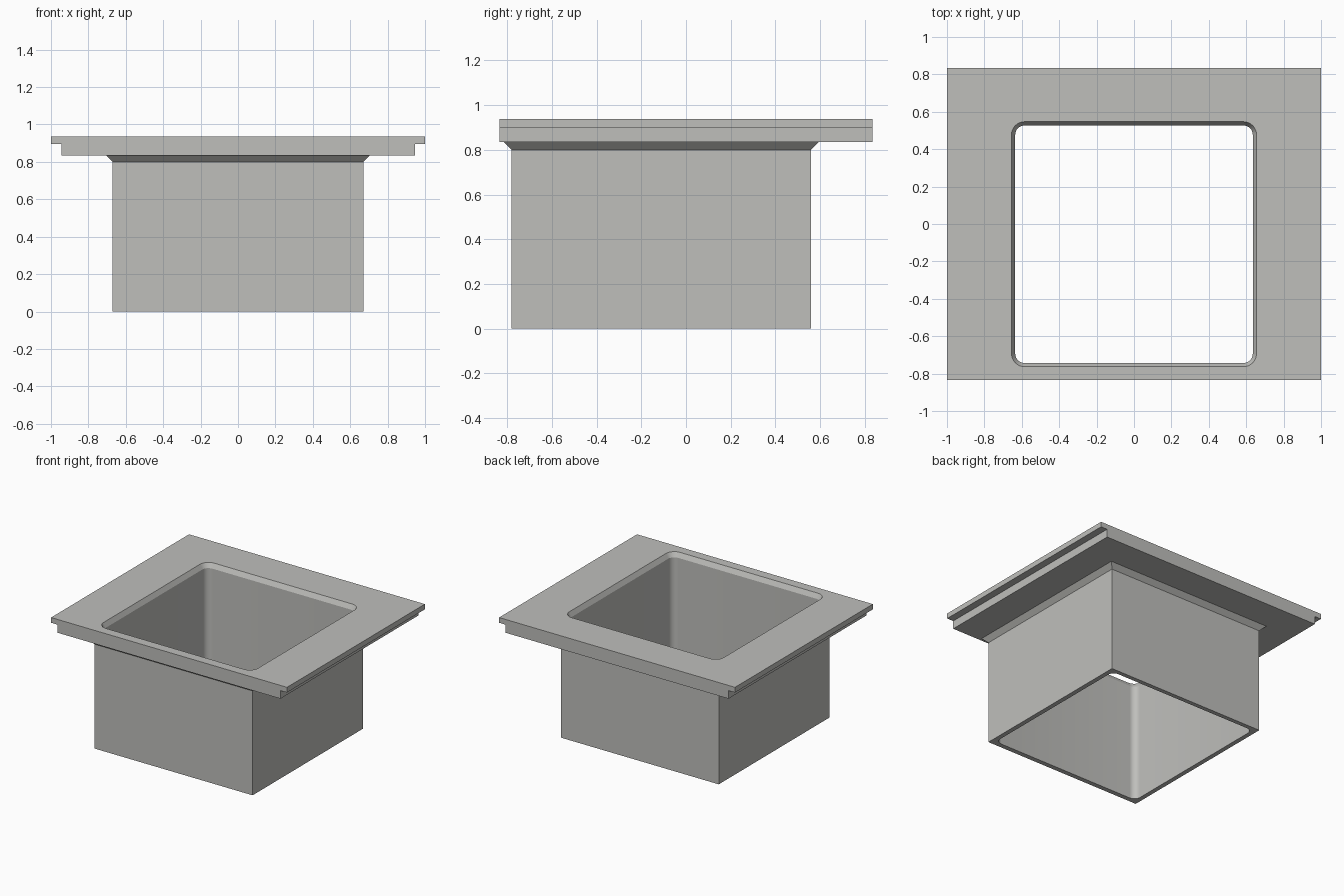
import bpy, bmesh, math

if "Cube" in bpy.data.objects:
    bpy.data.objects.remove(bpy.data.objects["Cube"])

grey = bpy.data.materials.new("warm_grey")
grey.diffuse_color = (0.52, 0.52, 0.50, 1)
grey.use_nodes = True
grey.node_tree.nodes["Principled BSDF"].inputs["Base Color"].default_value = grey.diffuse_color


def rect(x, y0, y1, z, r=0.0, seg=8):
    """Ring of points: rectangle symmetric in x, optionally with rounded corners."""
    if r == 0:
        return [(x, y1, z), (-x, y1, z), (-x, y0, z), (x, y0, z)]
    centres = [(x - r, y1 - r), (r - x, y1 - r), (r - x, y0 + r), (x - r, y0 + r)]
    pts = []
    for k, (cx, cy) in enumerate(centres):
        for i in range(seg + 1):
            a = math.pi / 2 * (k + i / seg)
            pts.append((cx + r * math.cos(a), cy + r * math.sin(a), z))
    return pts


def loft(name, rings):
    """Closed solid through a stack of rings."""
    bm = bmesh.new()
    loops = [[bm.verts.new(p) for p in ring] for ring in rings]
    n = len(loops[0])
    for a, b in zip(loops, loops[1:]):
        for i in range(n):
            j = (i + 1) % n
            bm.faces.new((a[i], a[j], b[j], b[i]))
    bm.faces.new(loops[0][::-1])
    bm.faces.new(loops[-1])
    bmesh.ops.recalc_face_normals(bm, faces=bm.faces)
    mesh = bpy.data.meshes.new(name)
    bm.to_mesh(mesh)
    bm.free()
    mesh.materials.append(grey)
    obj = bpy.data.objects.new(name, mesh)
    bpy.context.collection.objects.link(obj)
    return obj


def combine(target, tool, operation):
    """Apply a boolean and remove the tool object."""
    mod = target.modifiers.new(operation.lower(), 'BOOLEAN')
    mod.operation, mod.object, mod.solver = operation, tool, 'EXACT'
    bpy.context.view_layer.objects.active = target
    bpy.ops.object.modifier_apply(modifier=mod.name)
    bpy.data.objects.remove(tool)


# Flange: stepped cross-section, rebated along the two sides, run front to back
half = [(0.945, 0.835), (0.945, 0.897), (1.0, 0.897), (1.0, 0.937)]
section = half + [(-x, z) for x, z in reversed(half)]
body = loft("flanged_frame", [[(x, y, z) for x, z in section] for y in (-0.835, 0.835)])

# Square skirt with a flared collar under the flange
skirt = loft("skirt", [
    rect(0.67, -0.78, 0.56, 0.0),
    rect(0.67, -0.78, 0.56, 0.80),
    rect(0.705, -0.815, 0.595, 0.835),
    rect(0.705, -0.815, 0.595, 0.87),
])
combine(body, skirt, 'UNION')

# Through opening with rounded corners and a chamfered top rim
opening = loft("opening_cutter", [
    rect(0.635, -0.743, 0.527, -0.1, 0.05),
    rect(0.635, -0.743, 0.527, 0.902, 0.05),
    rect(0.655, -0.763, 0.547, 0.937, 0.07),
    rect(0.655, -0.763, 0.547, 1.1, 0.07),
])
opening.hide_render = True
combine(body, opening, 'DIFFERENCE')

# Smooth rounded corners, keep the hard edges
bpy.ops.object.select_all(action='DESELECT')
body.select_set(True)
bpy.context.view_layer.objects.active = body
bpy.ops.object.shade_smooth_by_angle(angle=math.radians(25))
